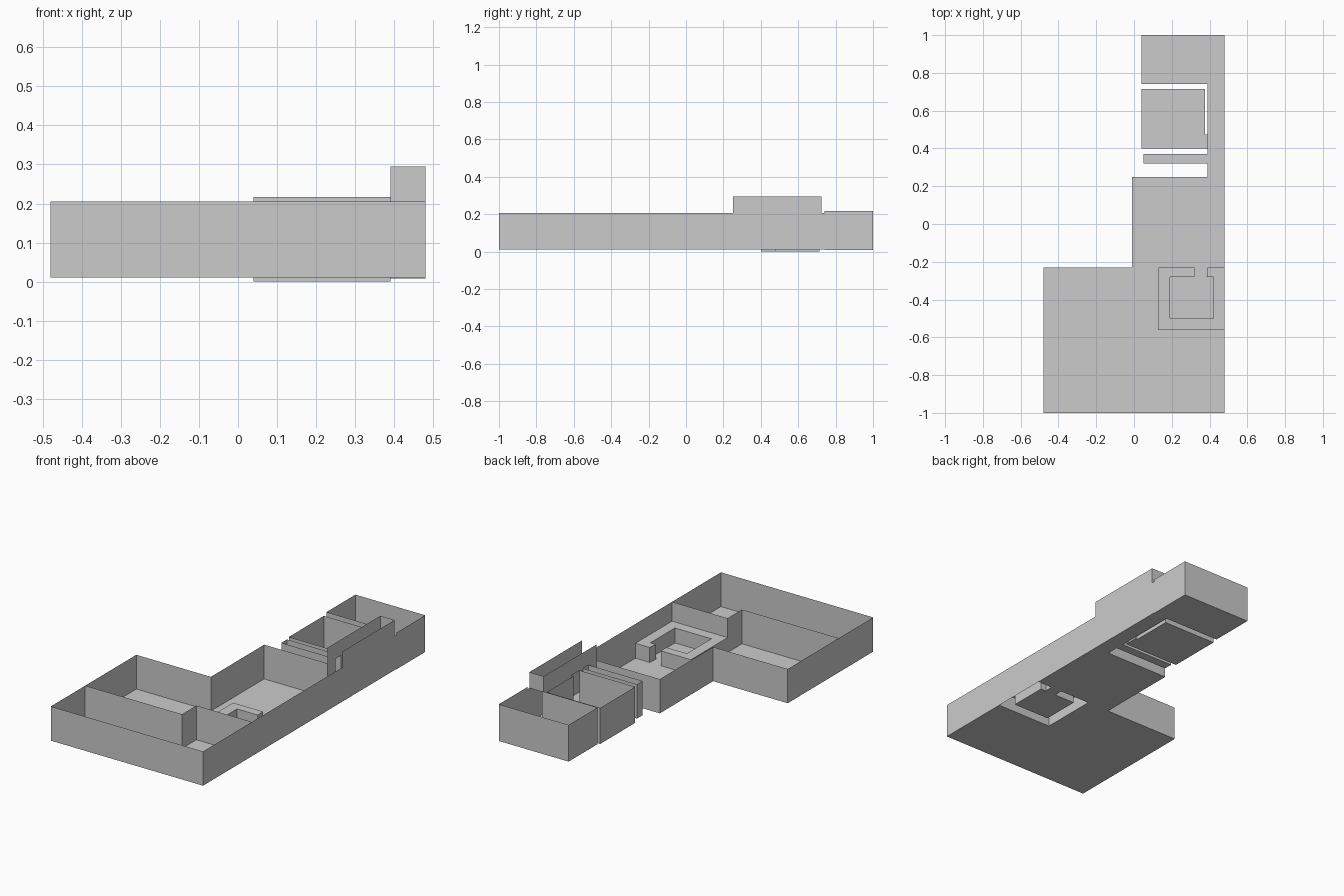
import bpy, bmesh

if "Cube" in bpy.data.objects:
    bpy.data.objects.remove(bpy.data.objects["Cube"])

BASE, TOP, TALL, COUNTER = 0.01, 0.205, 0.295, 0.095

def build(name, floors=(), walls=()):
    """floors: (outline, z); walls: (path, z0, z1) as thin upright sheets."""
    bm = bmesh.new()
    for pts, z in floors:
        bm.faces.new([bm.verts.new((x, y, z)) for x, y in pts])
    for path, z0, z1 in walls:
        lo = [bm.verts.new((x, y, z0)) for x, y in path]
        hi = [bm.verts.new((x, y, z1)) for x, y in path]
        for i in range(len(path) - 1):
            bm.faces.new((lo[i], lo[i + 1], hi[i + 1], hi[i]))
    bmesh.ops.remove_doubles(bm, verts=bm.verts, dist=0.0005)
    me = bpy.data.meshes.new(name)
    bm.to_mesh(me)
    bm.free()
    ob = bpy.data.objects.new(name, me)
    bpy.context.collection.objects.link(ob)
    return ob

# C-shaped counter edge, from the back right end round to the back left
counter_edge = [(.48, -.23), (.39, -.23), (.385, -.28), (.42, -.28), (.42, -.50),
                (.19, -.50), (.19, -.28), (.32, -.28), (.32, -.23), (.13, -.23),
                (.13, -.56)]

# Main floor, open underneath the counter, including the side corridor
build("main_floor", floors=[(
    [(-.48, -1), (.48, -1), (.48, -.56)] + counter_edge[::-1] +
    [(.48, .74), (.39, .74), (.39, .25), (-.01, .25), (-.01, -.23), (-.48, -.23)], BASE)])

# Raised counter
build("counter", floors=[(counter_edge + [(.48, -.56)], COUNTER)],
      walls=[(counter_edge, BASE, COUNTER)])

# Outer walls of the large room and hall
build("outer_walls", walls=[(
    [(.39, .25), (-.01, .25), (-.01, -.23), (-.48, -.23), (-.48, -1), (.48, -1), (.48, .25)],
    BASE, TOP)])

# Stepped dividing wall
build("dividing_wall", walls=[([(-.48, -.69), (.13, -.69), (.13, -.56), (.48, -.56)], BASE, TOP)])

# Tall corridor: outer wall, end lintel and inner wall with two door gaps
build("corridor_walls", walls=[
    ([(.48, .25), (.48, .725)], BASE, TALL),
    ([(.48, .725), (.39, .725), (.39, .25)], TOP, TALL),
    ([(.39, .25), (.39, .32)], BASE, TOP),
    ([(.39, .37), (.39, .40)], BASE, TOP),
    ([(.39, .475), (.39, .74)], BASE, TOP),
    ([(.48, .725), (.48, .74)], BASE, TOP)])

# Narrow closet
closet = [(.39, .32), (.05, .32), (.05, .37), (.39, .37)]
build("closet", floors=[(closet, BASE)], walls=[(closet, BASE, TOP)])

# Side room with a short door passage
side = [(.39, .40), (.04, .40), (.04, .715), (.377, .715), (.377, .475), (.39, .475)]
build("side_room", floors=[(side, 0.0)], walls=[(side, 0.0, TOP)])

# End room, open to the corridor
end = [(.39, .74), (.04, .74), (.04, 1), (.48, 1), (.48, .74)]
build("end_room", floors=[(end, .008)], walls=[(end, .008, .217)])
